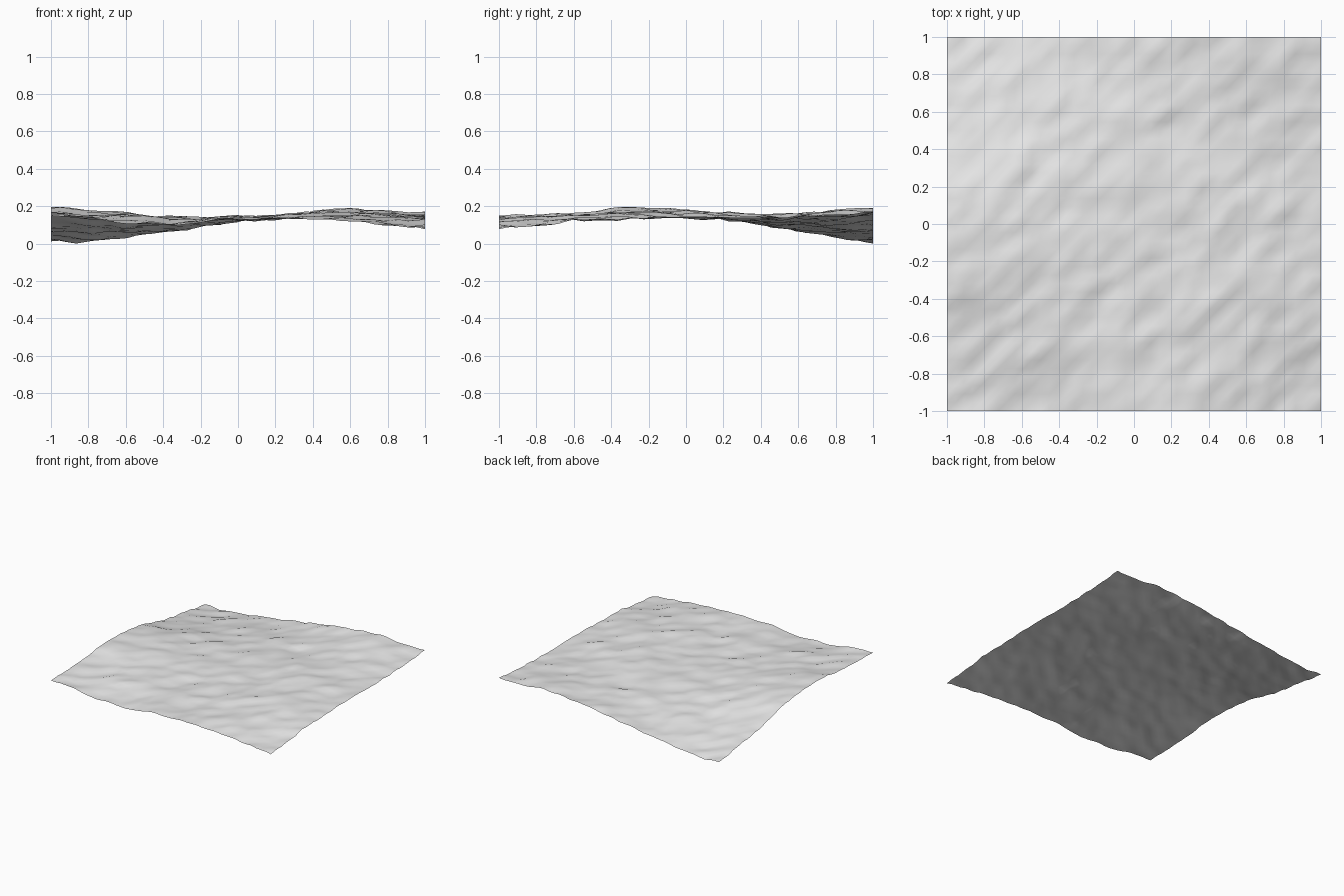
import bpy
from mathutils import Vector, noise

if "Cube" in bpy.data.objects:
    bpy.data.objects.remove(bpy.data.objects["Cube"], do_unlink=True)

CELLS = 44

# Broad heights, front row first, each row running from -x to +x
HEIGHTS = [
    [.16, .115, .14, .14, .085],
    [.18, .15, .145, .16, .14],
    [.195, .155, .15, .175, .15],
    [.10, .11, .14, .165, .155],
    [.02, .05, .13, .19, .17],
]


def spline(values, t):
    """Smooth curve through evenly spaced values, t from 0 to 1."""
    last = len(values) - 1
    i = min(int(t * last), last - 1)
    f = t * last - i
    a, b, c, d = (values[max(0, min(last, i + k))] for k in (-1, 0, 1, 2))
    return b + f / 2 * (c - a + f * (2 * a - 5 * b + 4 * c - d
                                     + f * (3 * (b - c) + d - a)))


def height(x, y):
    broad = spline([spline(row, (x + 1) / 2) for row in HEIGHTS], (y + 1) / 2)
    # Ripples stretched along the diagonal
    along, across = (x + y) * 0.7, (y - x) * 0.7
    soft = noise.noise(Vector((along * 3, across * 5, 4.2)))
    fine = noise.noise(Vector((along * 7, across * 13, 9.7)))
    return broad + 0.017 * soft + 0.015 * fine


# Terrain sheet as a triangulated height grid
n = CELLS + 1
axis = [2 * i / CELLS - 1 for i in range(n)]
points = [(x, y, height(x, y)) for y in axis for x in axis]
low = min(p[2] for p in points)
points = [(x, y, z - low) for x, y, z in points]
faces = []
for j in range(CELLS):
    for i in range(CELLS):
        a = j * n + i
        faces += [(a, a + 1, a + n + 1), (a, a + n + 1, a + n)]

mesh = bpy.data.meshes.new("terrain")
mesh.from_pydata(points, [], faces)
terrain = bpy.data.objects.new("terrain", mesh)
bpy.context.collection.objects.link(terrain)

# Plain grey ground colour
grey = bpy.data.materials.new("light grey")
grey.use_nodes = True
colour = (0.8, 0.8, 0.8, 1)
grey.diffuse_color = colour
grey.node_tree.nodes["Principled BSDF"].inputs["Base Color"].default_value = colour
mesh.materials.append(grey)

# Smooth shading with sharp breaks
bpy.ops.object.select_all(action='DESELECT')
terrain.select_set(True)
bpy.context.view_layer.objects.active = terrain
bpy.ops.object.shade_smooth_by_angle(angle=0.52)
